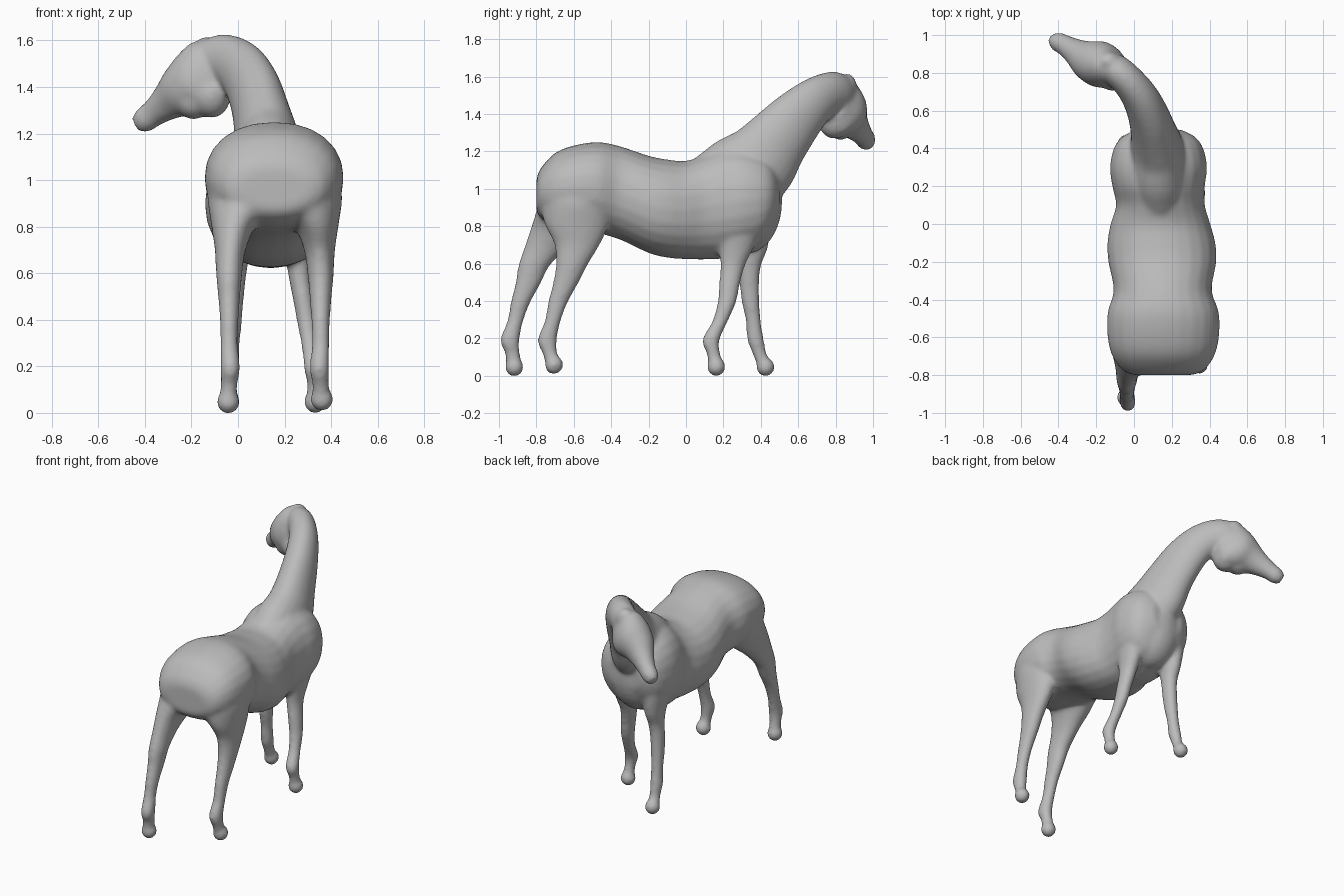
import bpy, bmesh, math
from mathutils import Vector

coat = bpy.data.materials.new("grey coat")
coat.diffuse_color = (0.5, 0.5, 0.5, 1)
SEG = 24
bm = bmesh.new()


def spline(rows, steps=5):
    """Catmull-Rom interpolation of rows of numbers."""
    out = []
    n = len(rows)
    for i in range(n - 1):
        p = [rows[max(0, min(n - 1, i + k))] for k in (-1, 0, 1, 2)]
        for s in range(steps):
            t = s / steps
            out.append([0.5 * (2 * b + (c - a) * t + (2 * a - 5 * b + 4 * c - d) * t * t
                               + (3 * b - a - 3 * c + d) * t ** 3) for a, b, c, d in zip(*p)])
    return out + [list(rows[-1])]


def loft(rows, side=None, up=None, power=2.0):
    """Closed tube through rows of (x, y, z, side radius, other radius)."""
    rows = spline(rows)
    pts = [Vector(r[:3]) for r in rows]
    rings = []
    for i, r in enumerate(rows):
        t = (pts[min(i + 1, len(pts) - 1)] - pts[max(i - 1, 0)]).normalized()
        u = Vector(side) if side else t.cross(Vector((0, 0, 1))).normalized()
        v = Vector(up) if up else t.cross(u).normalized()
        ring = []
        for k in range(SEG):
            a = 2 * math.pi * k / SEG
            c, s = math.cos(a), math.sin(a)
            c = math.copysign(abs(c) ** (2 / power), c)
            s = math.copysign(abs(s) ** (2 / power), s)
            ring.append(bm.verts.new(pts[i] + u * c * r[3] + v * s * r[4]))
        rings.append(ring)
    faces = [bm.faces.new(rings[0][::-1]), bm.faces.new(rings[-1])]
    for a, b in zip(rings, rings[1:]):
        for k in range(SEG):
            j = (k + 1) % SEG
            faces.append(bm.faces.new((a[k], a[j], b[j], b[k])))
    bmesh.ops.recalc_face_normals(bm, faces=faces)


def ball(center, radii):
    vs = bmesh.ops.create_uvsphere(bm, u_segments=24, v_segments=16, radius=1)["verts"]
    for v in vs:
        v.co = Vector(center) + Vector(a * b for a, b in zip(v.co, radii))


X, Y, Z = (1, 0, 0), (0, 1, 0), (0, 0, 1)

# Torso: (y, centre x, half width, bottom, top), upright sections
torso = [(-.80, .155, .15, .89, 1.06), (-.775, .155, .215, .85, 1.12), (-.70, .155, .27, .81, 1.20),
         (-.60, .155, .295, .79, 1.24), (-.47, .155, .295, .77, 1.258), (-.35, .152, .26, .735, 1.235),
         (-.2, .15, .286, .665, 1.185), (-.1, .145, .286, .64, 1.165), (0, .14, .264, .632, 1.158),
         (.1, .14, .235, .63, 1.19), (.2, .13, .245, .635, 1.23), (.3, .13, .257, .66, 1.23),
         (.4, .13, .237, .70, 1.20), (.46, .13, .195, .78, 1.15), (.50, .13, .12, .86, 1.07)]
loft([(x, y, (a + b) / 2, w, (b - a) / 2) for y, x, w, a, b in torso], X, Z, 2.2)
ball((.13, .32, .94), (.20, .195, .28))

# Neck, bending over to one side
loft([(.14, .10, .98, .14, .19), (.135, .25, 1.05, .16, .225), (.125, .38, 1.14, .145, .215),
      (.105, .48, 1.26, .122, .18), (.075, .58, 1.375, .108, .155), (.03, .675, 1.465, .097, .132),
      (-.03, .755, 1.515, .088, .116), (-.09, .81, 1.52, .085, .11), (-.135, .84, 1.50, .075, .09)])

# Head with jaw, brow and muzzle
loft([(-.06, .80, 1.48, .065, .10), (-.12, .82, 1.455, .105, .165), (-.18, .845, 1.425, .123, .15),
      (-.24, .868, 1.39, .108, .118), (-.30, .905, 1.345, .076, .083), (-.36, .943, 1.298, .056, .06),
      (-.405, .965, 1.265, .051, .055), (-.437, .98, 1.245, .03, .036)])
ball((-.115, .795, 1.375), (.085, .09, .10))
ball((-.19, .825, 1.355), (.085, .085, .085))
ball((-.135, .86, 1.55), (.065, .055, .075))

# Hind legs: (y, z, x offset from hip, x radius, y radius)
hind = [(-.54, 1.10, -.08, .13, .16), (-.575, 1.03, -.062, .16, .205), (-.58, .94, -.045, .168, .205),
        (-.583, .82, .008, .100, .173), (-.582, .71, .025, .067, .122), (-.611, .60, .03, .056, .085),
        (-.645, .50, .03, .047, .068), (-.685, .40, .03, .040, .053), (-.713, .30, .03, .038, .043),
        (-.742, .20, .025, .042, .052), (-.728, .13, .03, .036, .040)]
for sgn, hip, shift in ((1, .325, 0), (-1, -.008, -.20)):
    foot_z = .068 if sgn > 0 else .056
    rows = []
    for y, z, dx, rx, ry in hind:
        f = min(1, max(0, (.96 - z) / .36))
        f = f * f * (3 - 2 * f)
        rows.append((hip + sgn * dx, y + shift * f, z, rx, ry))
    foot = (.36 if sgn > 0 else -.042, -.706 + shift - (.012 if shift else 0), foot_z)
    loft(rows + [(*foot, .04, .042)], X, Y)
    ball(foot, (.05, .05, .052))

# Fore legs: (x, y, z, x radius, y radius), hoof last
near = [(.27, .30, 1.02, .09, .13), (.27, .29, .86, .085, .13), (.265, .27, .70, .06, .095),
        (.265, .25, .60, .049, .067), (.28, .233, .50, .045, .056), (.295, .218, .40, .042, .05),
        (.31, .182, .30, .038, .042), (.325, .133, .20, .041, .047), (.33, .146, .13, .034, .037),
        (.332, .162, .057, .04, .04)]
far = [(-.01, .31, 1.02, .09, .13), (-.015, .33, .86, .085, .125), (-.01, .35, .70, .06, .09),
       (-.012, .342, .60, .048, .06), (-.02, .339, .50, .045, .053), (-.025, .346, .40, .042, .048),
       (-.03, .36, .30, .038, .04), (-.035, .372, .20, .039, .045), (-.037, .392, .13, .035, .038),
       (-.04, .425, .056, .04, .042)]
for leg in (near, far):
    loft(leg, X, Y)
    ball(leg[-1][:3], (.049, .05, .051))

mesh = bpy.data.meshes.new("horse_body")
bm.to_mesh(mesh)
bm.free()
horse = bpy.data.objects.new("horse_body", mesh)
bpy.context.collection.objects.link(horse)
mesh.materials.append(coat)

# Fuse all parts into one smooth skin
rem = horse.modifiers.new("fuse", 'REMESH')
rem.mode = 'VOXEL'
rem.voxel_size = 0.012
rem.use_smooth_shade = True
smo = horse.modifiers.new("soften", 'SMOOTH')
smo.factor = 0.5
smo.iterations = 12
bpy.context.view_layer.objects.active = horse
horse.select_set(True)
for name in ("fuse", "soften"):
    bpy.ops.object.modifier_apply(modifier=name)

# Stand the feet on the ground
low = min(v.co.z for v in horse.data.vertices)
for v in horse.data.vertices:
    v.co.z -= low
bpy.ops.object.shade_smooth()
if not horse.data.materials:
    horse.data.materials.append(coat)
